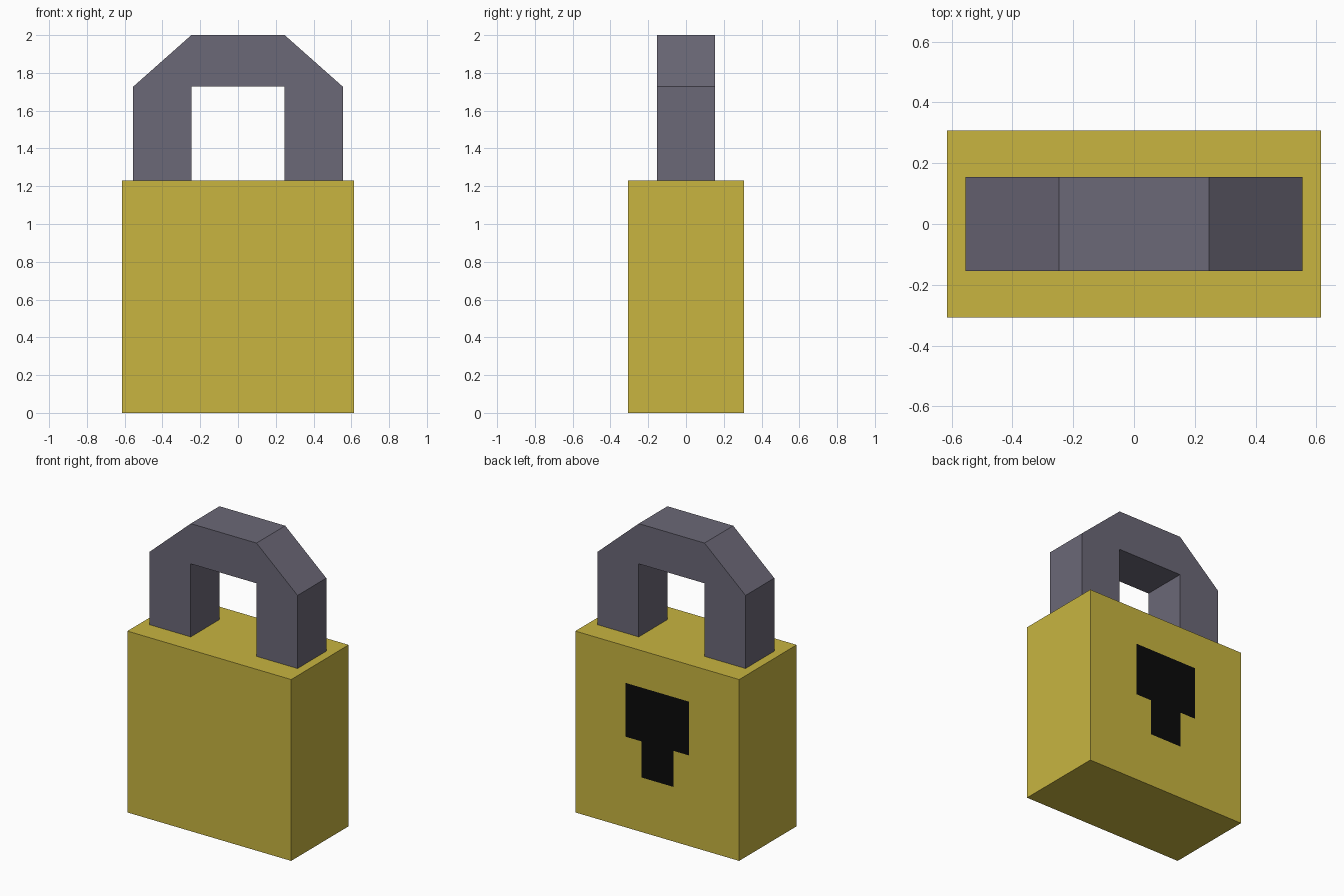
import bpy, bmesh
from mathutils import Vector

if "Cube" in bpy.data.objects:
    bpy.data.objects.remove(bpy.data.objects["Cube"])


def material(name, rgb):
    m = bpy.data.materials.new(name)
    m.diffuse_color = (*rgb, 1)
    m.use_nodes = True
    m.node_tree.nodes["Principled BSDF"].inputs["Base Color"].default_value = m.diffuse_color
    return m


def add_object(name, bm, *mats):
    bmesh.ops.recalc_face_normals(bm, faces=bm.faces)
    mesh = bpy.data.meshes.new(name)
    bm.to_mesh(mesh)
    bm.free()
    for m in mats:
        mesh.materials.append(m)
    obj = bpy.data.objects.new(name, mesh)
    bpy.context.collection.objects.link(obj)
    return obj


gold = material("gold", (0.578, 0.462, 0.051))
steel = material("grey_steel", (0.147, 0.138, 0.184))
black = material("keyhole_black", (0.003, 0.003, 0.003))

W, D, H = 0.615, 0.308, 1.231          # body half width, half depth, height
HEAD, STEM = 0.24, 0.12                # keyhole half widths
Z_STEM, Z_HEAD, Z_TOP = 0.37, 0.615, 0.98

# Body: box whose back face is cut along the keyhole outline
bm = bmesh.new()
bmesh.ops.create_cube(bm, size=2)
for v in bm.verts:
    v.co = Vector((v.co.x * W, v.co.y * D, (v.co.z + 1) * H / 2))


def back_faces():
    return [f for f in bm.faces if all(v.co.y > D - 1e-4 for v in f.verts)]


cuts = [((x, 0, 0), (1, 0, 0)) for x in (-HEAD, -STEM, STEM, HEAD)]
cuts += [((0, 0, z), (0, 0, 1)) for z in (Z_STEM, Z_HEAD, Z_TOP)]
for co, no in cuts:
    faces = back_faces()
    geom = faces + list({e for f in faces for e in f.edges}) + list({v for f in faces for v in f.verts})
    bmesh.ops.bisect_plane(bm, geom=geom, plane_co=co, plane_no=no)

# Keyhole: wide head above a narrow stem
for f in back_faces():
    c = f.calc_center_median()
    head = abs(c.x) < HEAD and Z_HEAD < c.z < Z_TOP
    stem = abs(c.x) < STEM and Z_STEM < c.z < Z_HEAD
    f.material_index = int(head or stem)
add_object("lock_body", bm, gold, black)

# Shackle: chamfered arch profile extruded through its depth
half = [(0.247, H), (0.555, H), (0.555, 1.727), (0.247, 2.0)]
inner = (0.247, 1.727)
right = [inner] + half
profile = right + [(-x, z) for x, z in reversed(right)]
T = 0.154
bm = bmesh.new()
face = bm.faces.new([bm.verts.new((x, -T, z)) for x, z in profile])
ext = bmesh.ops.extrude_face_region(bm, geom=[face], use_keep_orig=True)
bmesh.ops.translate(bm, vec=(0, 2 * T, 0),
                    verts=[v for v in ext["geom"] if isinstance(v, bmesh.types.BMVert)])
add_object("shackle", bm, steel)
